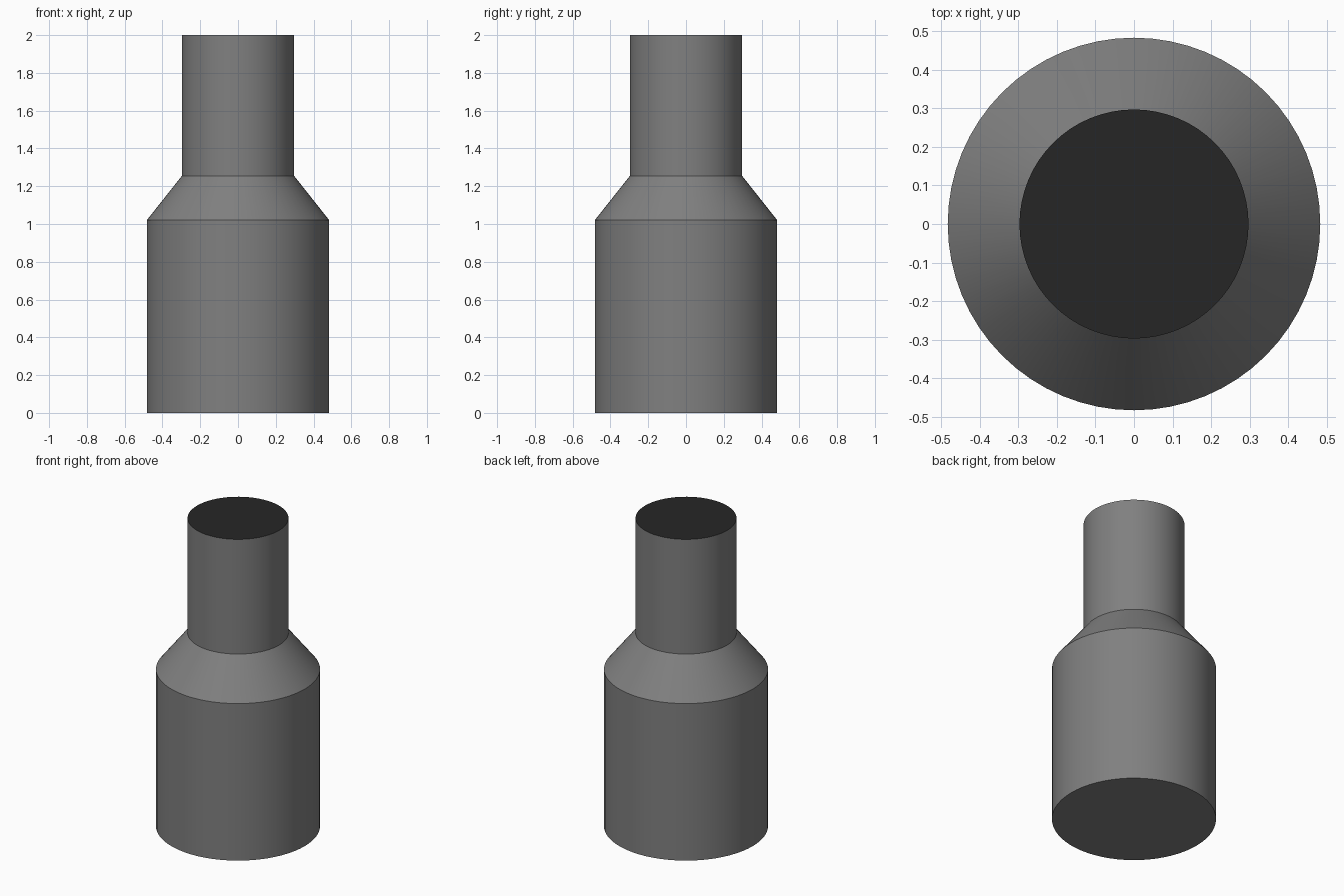
import bpy, bmesh, math

if "Cube" in bpy.data.objects:
    bpy.data.objects.remove(bpy.data.objects["Cube"])

SIDES = 64
PROFILE = [(0.483, 0.0), (0.483, 1.02), (0.297, 1.255), (0.297, 2.0)]


def material(name, value):
    m = bpy.data.materials.new(name)
    m.diffuse_color = (value, value, value, 1)
    m.use_nodes = True
    m.node_tree.nodes["Principled BSDF"].inputs["Base Color"].default_value = m.diffuse_color
    return m


# Lathe the stepped profile into rings and close both ends
bm = bmesh.new()
rings = [[bm.verts.new((r * math.cos(2 * math.pi * i / SIDES),
                        r * math.sin(2 * math.pi * i / SIDES), z))
          for i in range(SIDES)] for r, z in PROFILE]
for low, high in zip(rings, rings[1:]):
    for i in range(SIDES):
        j = (i + 1) % SIDES
        bm.faces.new((low[i], low[j], high[j], high[i]))
bm.faces.new(rings[0][::-1])
top = bm.faces.new(rings[-1])
top.material_index = 1  # dark end face

mesh = bpy.data.meshes.new("stepped_body")
bm.to_mesh(mesh)
bm.free()
mesh.materials.append(material("mid grey", 0.216))
mesh.materials.append(material("near black", 0.019))
body = bpy.data.objects.new("stepped_body", mesh)
bpy.context.collection.objects.link(body)

# Smooth sides with crisp edges at the steps
bpy.context.view_layer.objects.active = body
body.select_set(True)
bpy.ops.object.shade_smooth_by_angle(angle=math.radians(30))
